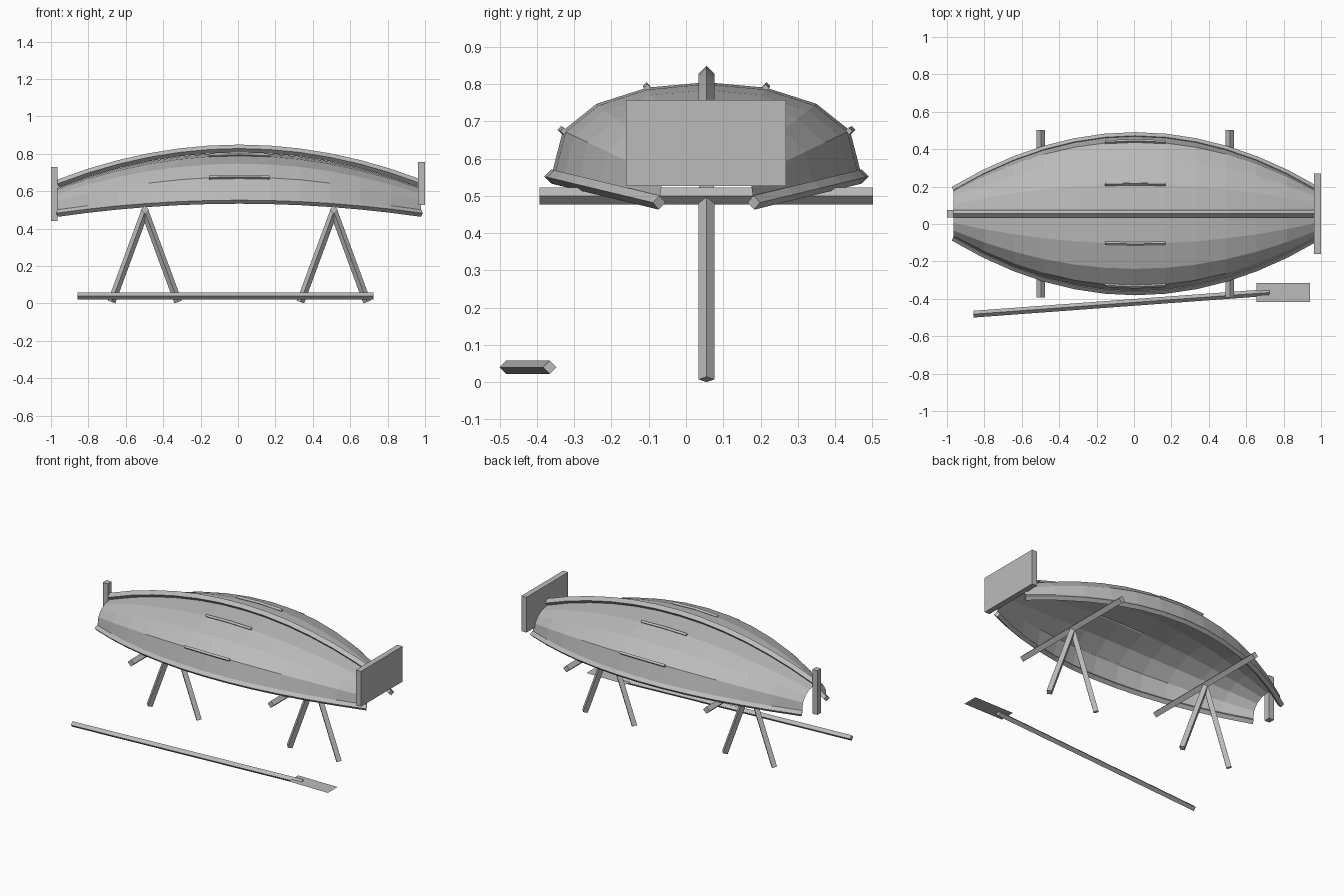
import bpy, math
from mathutils import Vector

if "Cube" in bpy.data.objects:
    bpy.data.objects.remove(bpy.data.objects["Cube"])

CX, CY = 0.007, 0.055          # hull centre line
HALF = 0.972                   # hull half length
STEPS = 12

grey = bpy.data.materials.new("weathered grey")
grey.diffuse_color = (0.5, 0.5, 0.5, 1)
grey.use_nodes = True
grey.node_tree.nodes["Principled BSDF"].inputs["Base Color"].default_value = grey.diffuse_color


def make(name, verts, faces):
    me = bpy.data.meshes.new(name)
    me.from_pydata([tuple(v) for v in verts], [], faces)
    me.materials.append(grey)
    ob = bpy.data.objects.new(name, me)
    bpy.context.collection.objects.link(ob)
    return ob


def bar(name, pts, r, up=(0, 0, 1)):
    """Sweep a diamond section of radius r along a path."""
    pts, up = [Vector(p) for p in pts], Vector(up)
    verts, faces = [], []
    n = len(pts)
    for i, p in enumerate(pts):
        t = (pts[min(i + 1, n - 1)] - pts[max(i - 1, 0)]).normalized()
        side = t.cross(up).normalized()
        nor = side.cross(t)
        verts += [p + nor * r, p + side * r, p - nor * r, p - side * r]
    for i in range(n - 1):
        for k in range(4):
            a, b = i * 4 + k, i * 4 + (k + 1) % 4
            faces.append((a, a + 4, b + 4, b))
    e = (n - 1) * 4
    faces += [(0, 1, 2, 3), (e + 3, e + 2, e + 1, e)]
    return make(name, verts, faces)


def box(name, lo, hi):
    v = [(x, y, z) for x in (lo[0], hi[0]) for y in (lo[1], hi[1]) for z in (lo[2], hi[2])]
    return make(name, v, [(0, 1, 3, 2), (4, 6, 7, 5), (0, 4, 5, 1),
                          (2, 3, 7, 6), (0, 2, 6, 4), (1, 5, 7, 3)])


def hull_point(u, ang):
    """Point on the upturned hull: u runs -1..1 along it, ang from the keel."""
    w = 0.417 - 0.29 * u * u
    rim = 0.552 - 0.07 * u * u
    top = 0.805 - 0.188 * u * u
    z = rim + (top - rim) * max(math.cos(ang), 0) ** 0.75
    if abs(abs(ang) - math.pi / 2) < 1e-6:
        z = rim
    return Vector((CX + HALF * u, CY + w * math.sin(ang), z))


us = [-1 + 2 * i / STEPS for i in range(STEPS + 1)]
angs = [math.radians(-90 + 22.5 * k) for k in range(9)]

# hull shell
m = len(angs)
make("hull", [hull_point(u, a) for u in us for a in angs],
     [(i * m + k, (i + 1) * m + k, (i + 1) * m + k + 1, i * m + k + 1)
      for i in range(STEPS) for k in range(m - 1)])

# keel and gunwales
bar("keel", [hull_point(u, 0) + Vector((0, 0, 0.023)) for u in us], 0.021)
for s, label in ((-1, "front"), (1, "back")):
    bar(label + "_gunwale", [hull_point(u, s * math.pi / 2) for u in us], 0.019)
    # short rubbing strips on the planking
    for deg in (22.5, 67.5):
        a = math.radians(s * deg)
        out = Vector((0, math.sin(a), math.cos(a))) * 0.005
        bar(f"{label}_strip_{int(deg)}",
            [hull_point(u, a) + out for u in (-1 / 6, 0, 1 / 6)], 0.01)

# stem post and transom board
box("stem_post", (-1.0, CY - 0.02, 0.44), (-0.964, CY + 0.02, 0.728))
box("transom", (0.963, -0.161, 0.527), (1.0, 0.269, 0.757))

# trestles
for s, label in ((-1, "left"), (1, "right")):
    x = CX + s * 0.505
    bar(label + "_trestle_beam", [(x, -0.393, 0.5), (x, 0.502, 0.5)], 0.023)
    for d, leg in ((-1, "outer"), (1, "inner")):
        bar(f"{label}_trestle_{leg}_leg",
            [(x + s * d * -0.178, CY, 0.0075), (x, CY, 0.49)], 0.021, (0, 1, 0))

# oar lying on the ground
bar("oar_shaft", [(-0.858, -0.482, 0.04), (0.724, -0.366, 0.04)], 0.018)
make("oar_blade", [(0.655, -0.416, 0.046), (0.94, -0.416, 0.046),
                   (0.94, -0.316, 0.046), (0.655, -0.316, 0.046)], [(0, 1, 2, 3)])
